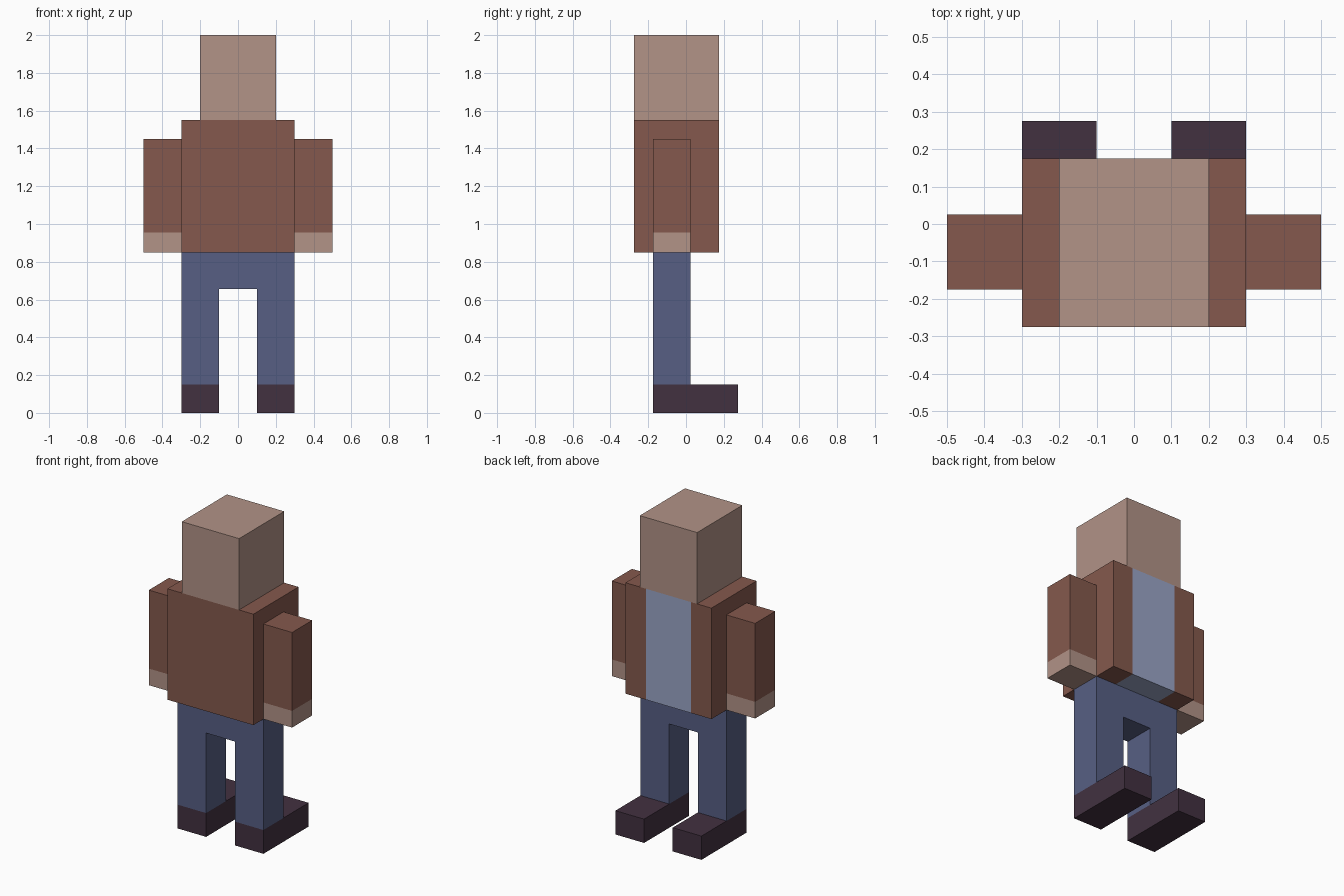
import bpy, bmesh
from mathutils import Vector

if "Cube" in bpy.data.objects:
    bpy.data.objects.remove(bpy.data.objects["Cube"])


def material(name, rgb):
    """Flat colour given as sRGB bytes, stored linear."""
    lin = [((c / 255 + 0.055) / 1.055) ** 2.4 for c in rgb]
    m = bpy.data.materials.new(name)
    m.diffuse_color = (*lin, 1)
    m.use_nodes = True
    m.node_tree.nodes["Principled BSDF"].inputs["Base Color"].default_value = m.diffuse_color
    return m


skin = material("skin", (178, 147, 135))
jacket = material("jacket brown", (133, 89, 77))
shirt = material("shirt light blue", (154, 165, 198))
denim = material("trousers blue", (87, 95, 132))
leather = material("shoe dark purple", (66, 49, 64))


def finish(name, bm, mats, rule=None):
    bmesh.ops.recalc_face_normals(bm, faces=bm.faces)
    bm.normal_update()
    if rule:
        for f in bm.faces:
            f.material_index = rule(f.calc_center_median(), f.normal)
    mesh = bpy.data.meshes.new(name)
    bm.to_mesh(mesh)
    bm.free()
    for m in mats:
        mesh.materials.append(m)
    obj = bpy.data.objects.new(name, mesh)
    bpy.context.collection.objects.link(obj)
    return obj


def box(name, lo, hi, mats, cuts=(), rule=None):
    """Box between two corners, cut by (point, normal) planes and coloured by a rule."""
    bm = bmesh.new()
    bmesh.ops.create_cube(bm, size=1)
    lo, hi = Vector(lo), Vector(hi)
    for v in bm.verts:
        v.co = (lo + hi) / 2 + v.co * (hi - lo)
    for co, no in cuts:
        bmesh.ops.bisect_plane(bm, geom=bm.verts[:] + bm.edges[:] + bm.faces[:],
                               plane_co=co, plane_no=no)
    return finish(name, bm, mats, rule)


# Head
box("head", (-0.2, -0.275, 1.55), (0.2, 0.175, 2.0), [skin])

# Torso: jacket with an open shirt panel on the +y side and underneath
PANEL = 0.157
box("torso", (-0.3, -0.275, 0.85), (0.3, 0.175, 1.55), [jacket, shirt],
    cuts=[((s * PANEL, 0, 0), (1, 0, 0)) for s in (-1, 1)],
    rule=lambda c, n: int(abs(c.x) < PANEL and (n.y > 0.5 or n.z < -0.5)))

# Trousers: hips and both legs as one extruded arch
arch = [(-0.3, 0.15), (-0.1, 0.15), (-0.1, 0.655), (0.1, 0.655),
        (0.1, 0.15), (0.3, 0.15), (0.3, 0.85), (-0.3, 0.85)]
bm = bmesh.new()
face = bm.faces.new([bm.verts.new((x, -0.175, z)) for x, z in arch])
ext = bmesh.ops.extrude_face_region(bm, geom=[face], use_keep_orig=True)
bmesh.ops.translate(bm, vec=(0, 0.2, 0),
                    verts=[g for g in ext["geom"] if isinstance(g, bmesh.types.BMVert)])
finish("trousers", bm, [denim])

# Arms (sleeve with bare hand) and shoes on both sides
CUFF = 0.955
for side, s in (("left", -1), ("right", 1)):
    xs = sorted((0.3 * s, 0.5 * s))
    box(side + "_arm", (xs[0], -0.175, 0.85), (xs[1], 0.025, 1.45), [jacket, skin],
        cuts=[((0, 0, CUFF), (0, 0, 1))],
        rule=lambda c, n: int(c.z < CUFF))
    xs = sorted((0.1 * s, 0.3 * s))
    box(side + "_shoe", (xs[0], -0.175, 0), (xs[1], 0.275, 0.15), [leather])
